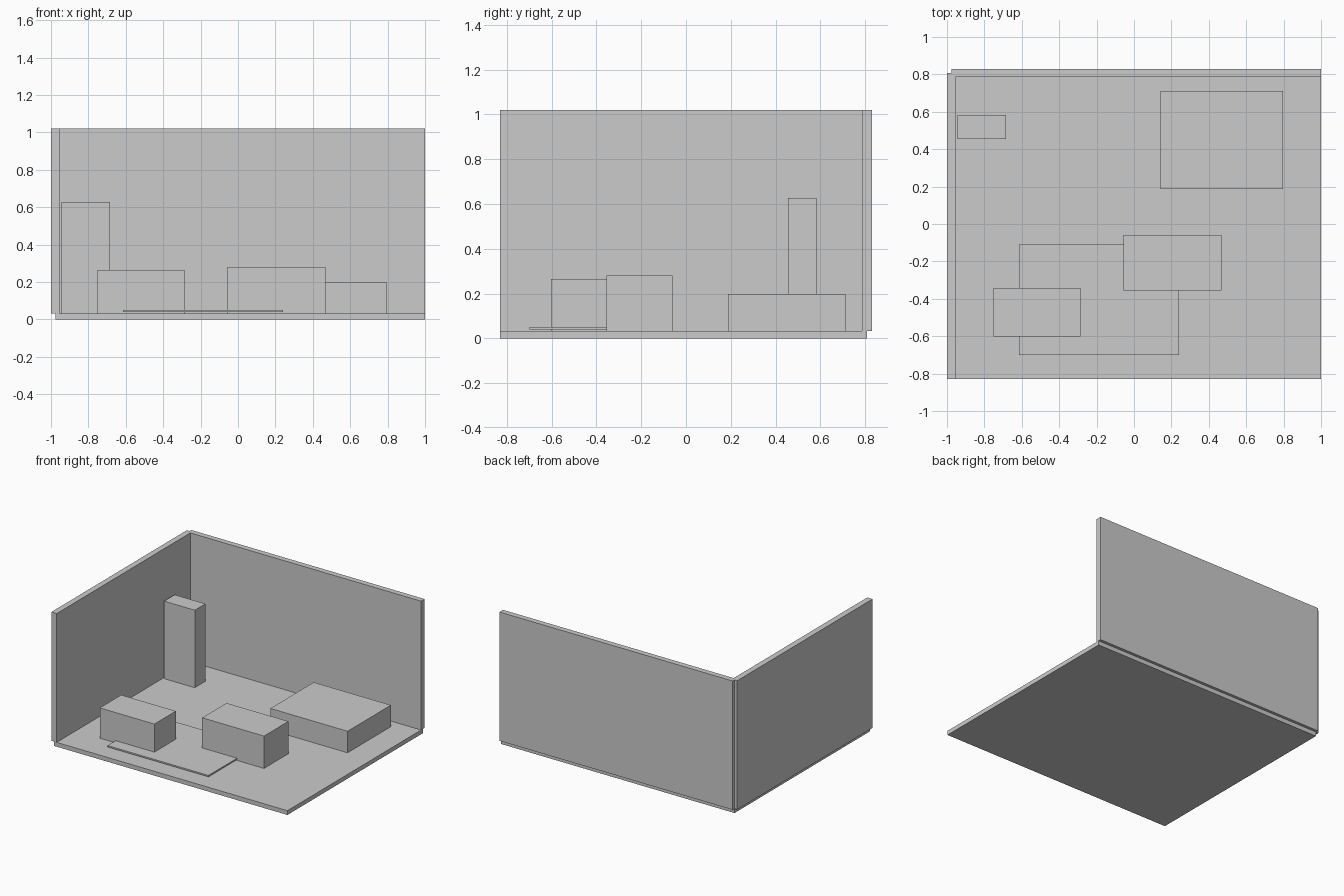
import bpy

if "Cube" in bpy.data.objects:
    bpy.data.objects.remove(bpy.data.objects["Cube"])


def box(name, x, y, z):
    """Box spanning the given (min, max) ranges."""
    spans = (x, y, z)
    bpy.ops.mesh.primitive_cube_add(size=1, location=[(a + b) / 2 for a, b in spans])
    ob = bpy.context.object
    ob.name = name
    ob.scale = [b - a for a, b in spans]
    bpy.ops.object.transform_apply(location=False, rotation=False, scale=True)
    return ob


FLOOR = 0.033   # top of the floor slab
TOP = 1.02      # top of the walls

# Room shell: walls straddle the floor edges
box("floor", (-0.977, 1.0), (-0.83, 0.808), (0, FLOOR))
box("left_wall", (-1.0, -0.955), (-0.83, 0.808), (FLOOR, TOP))
box("back_wall", (-0.977, 1.0), (0.787, 0.83), (FLOOR, TOP))

# Thin rug, just above the floor
box("rug", (-0.615, 0.24), (-0.70, -0.11), (0.039, 0.05))

# Furniture blocks: x range, y range, height of the top
furniture = {
    "cabinet": ((-0.945, -0.685), (0.455, 0.583), 0.627),
    "bed": ((0.143, 0.797), (0.188, 0.712), 0.198),
    "chest": ((-0.75, -0.287), (-0.602, -0.342), 0.265),
    "table": ((-0.055, 0.469), (-0.355, -0.06), 0.281),
}
for name, (x, y, top) in furniture.items():
    box(name, x, y, (FLOOR, top))
